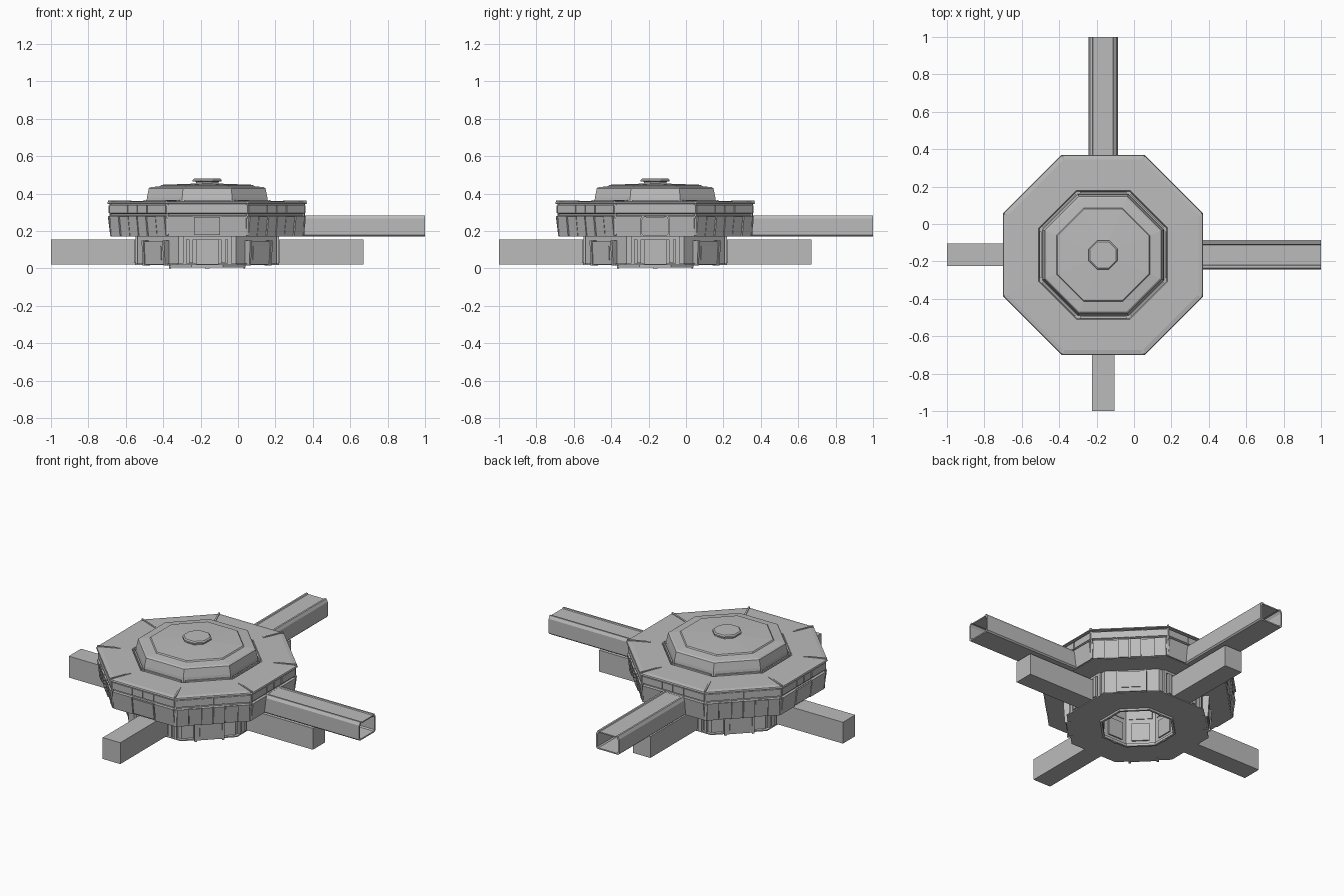
import bpy, bmesh, math
from mathutils import Matrix, Vector

cube = bpy.data.objects.get("Cube")
if cube:
    bpy.data.objects.remove(cube, do_unlink=True)

grey = bpy.data.materials.new("plain_grey")
grey.use_nodes = True
colour = (0.5, 0.5, 0.5, 1)
grey.diffuse_color = colour
grey.node_tree.nodes["Principled BSDF"].inputs["Base Color"].default_value = colour

CENTRE = Matrix.Translation((-0.165, -0.165, 0))
TAN = math.tan(math.pi / 8)


def finish(name, bm):
    bmesh.ops.recalc_face_normals(bm, faces=bm.faces)
    mesh = bpy.data.meshes.new(name)
    bm.to_mesh(mesh)
    bm.free()
    mesh.materials.append(grey)
    obj = bpy.data.objects.new(name, mesh)
    obj.matrix_world = CENTRE
    bpy.context.collection.objects.link(obj)
    return obj


def octagon(name, profile, closed=False):
    """Sweep (apothem, z) points round eight flat sides."""
    bm = bmesh.new()
    rings = []
    for a, z in profile:
        r = a / math.cos(math.pi / 8)
        rings.append([bm.verts.new((r * math.cos((k + 0.5) * math.pi / 4),
                                    r * math.sin((k + 0.5) * math.pi / 4), z))
                      for k in range(8)])
    pairs = list(zip(rings, rings[1:]))
    if closed:
        pairs.append((rings[-1], rings[0]))
    else:
        bm.faces.new(rings[0])
        bm.faces.new(rings[-1])
    for low, high in pairs:
        for k in range(8):
            n = (k + 1) % 8
            bm.faces.new((low[k], low[n], high[n], high[k]))
    return finish(name, bm)


def side_boxes(name, boxes, sides=range(8)):
    """Boxes (across, across, out, out, z, z, lean) repeated on the chosen sides."""
    bm = bmesh.new()
    for k in sides:
        turn = Matrix.Rotation(k * math.pi / 4, 4, 'Z')
        for u0, u1, a0, a1, z0, z1, lean in boxes:
            made = bmesh.ops.create_cube(bm, size=1)["verts"]
            for v in made:
                u = u1 if v.co.y > 0 else u0
                a = a1 if v.co.x > 0 else a0
                top = v.co.z > 0
                v.co = turn @ Vector((a + (lean if top else 0), u, z1 if top else z0))
    return finish(name, bm)


def mirrored(boxes):
    return boxes + [(-b[1], -b[0]) + b[2:] for b in boxes]


# Stepped upper deck with an open central shaft
octagon("upper_ring", [(0.2, 0.17), (0.508, 0.17), (0.522, 0.28), (0.515, 0.283),
                       (0.515, 0.292), (0.522, 0.295), (0.522, 0.338), (0.516, 0.34),
                       (0.516, 0.345), (0.535, 0.346), (0.532, 0.354), (0.51, 0.358),
                       (0.345, 0.36), (0.34, 0.35), (0.2, 0.35)], True)

# Lower wall cladding: tall panels split by narrow gaps
axis_sides, diagonal_sides = (0, 2, 4, 6), (1, 3, 5, 7)
side_boxes("axis_wall_panels", mirrored([
    (0.077, 0.208, 0.5, 0.516, 0.172, 0.281, 0.014),
]) + [(-0.07, 0.07, 0.5, 0.519, 0.18, 0.276, 0.012)], axis_sides)
side_boxes("diagonal_wall_panels", mirrored([
    (0.003, 0.065, 0.5, 0.518, 0.172, 0.281, 0.014),
    (0.071, 0.135, 0.5, 0.514, 0.172, 0.278, 0.014),
    (0.141, 0.206, 0.5, 0.518, 0.172, 0.281, 0.014),
]), diagonal_sides)

# Upper band of shallow panels
side_boxes("band_panels", mirrored([
    (0.003, 0.07, 0.51, 0.527, 0.295, 0.337, 0),
    (0.076, 0.212, 0.51, 0.527, 0.295, 0.337, 0),
]))

# Corner posts and raised roof seams
def corner_bars(name, boxes):
    obj = side_boxes(name, boxes)
    obj.matrix_world = CENTRE @ Matrix.Rotation(math.pi / 8, 4, 'Z')

corner_bars("corner_posts", [(-0.006, 0.006, 0.53, 0.56, 0.175, 0.345, 0.004)])
corner_bars("roof_seams", [(-0.005, 0.005, 0.44, 0.573, 0.35, 0.3625, 0)])

# Dome, its shallow cap and the round hatch
octagon("dome", [(0.326, 0.345), (0.322, 0.38), (0.312, 0.428), (0.304, 0.434),
                 (0.25, 0.44), (0.245, 0.447), (0.08, 0.453)])
side_boxes("dome_kerbs", [(-0.125, 0.125, 0.33, 0.339, 0.35, 0.366, 0)])
octagon("hatch", [(0.06, 0.45), (0.06, 0.463), (0.077, 0.465), (0.077, 0.474),
                  (0.07, 0.48)])

# Lower hub, hollow in the middle
octagon("hub", [(0.2, 0.018), (0.385, 0.018), (0.385, 0.025), (0.372, 0.027),
                (0.372, 0.175), (0.2, 0.175)], True)
octagon("shaft_lip", [(0.192, 0.006), (0.205, 0.006), (0.205, 0.022), (0.192, 0.022)], True)
side_boxes("shaft_feet", [(-0.012, 0.012, 0.194, 0.203, 0, 0.01, 0)], axis_sides)

# Door surrounds beside the arms and leaning cabinets on the diagonals
side_boxes("arm_surrounds", mirrored([
    (0.075, 0.098, 0.36, 0.39, 0.028, 0.155, 0),
    (0.11, 0.13, 0.36, 0.384, 0.02, 0.172, 0),
]) + [(-0.13, 0.13, 0.36, 0.384, 0.155, 0.172, 0)], axis_sides)
side_boxes("hub_cabinets", mirrored([
    (0.072, 0.085, 0.36, 0.403, 0.016, 0.15, 0.008),
]) + [(-0.072, 0.072, 0.36, 0.396, 0.02, 0.145, 0.008),
      (-0.055, 0.055, 0.38, 0.402, 0.045, 0.12, 0.004)], diagonal_sides)

# Panels lining the shaft
side_boxes("shaft_panels", [(-0.05, 0.05, 0.192, 0.205, 0.04, 0.15, 0),
                            (-0.065, 0.065, 0.196, 0.205, 0.18, 0.3, 0)])

# Four closed lower arms
side_boxes("lower_arms", [(-0.06, 0.06, 0.36, 0.835, 0.022, 0.154, 0)], axis_sides)

# Two open-ended upper corridors
half = [(0.071, 0.17), (0.079, 0.178), (0.079, 0.266), (0.069, 0.284),
        (0.058, 0.284), (0.054, 0.279)]
outer = half + [(-u, z) for u, z in reversed(half)]
inner = [(u * 0.88, 0.2275 + (z - 0.2275) * 0.86) for u, z in outer]
for k, name in ((0, "left_corridor"), (2, "back_corridor")):
    bm = bmesh.new()
    turn = Matrix.Rotation(k * math.pi / 4, 4, 'Z')
    loops = [[bm.verts.new(turn @ Vector((a, u, z))) for u, z in section]
             for a, section in ((0.51, outer), (1.165, outer), (1.165, inner), (0.51, inner))]
    count = len(outer)
    for i in range(4):
        near, far = loops[i], loops[(i + 1) % 4]
        for j in range(count):
            n = (j + 1) % count
            bm.faces.new((near[j], near[n], far[n], far[j]))
    finish(name, bm)
